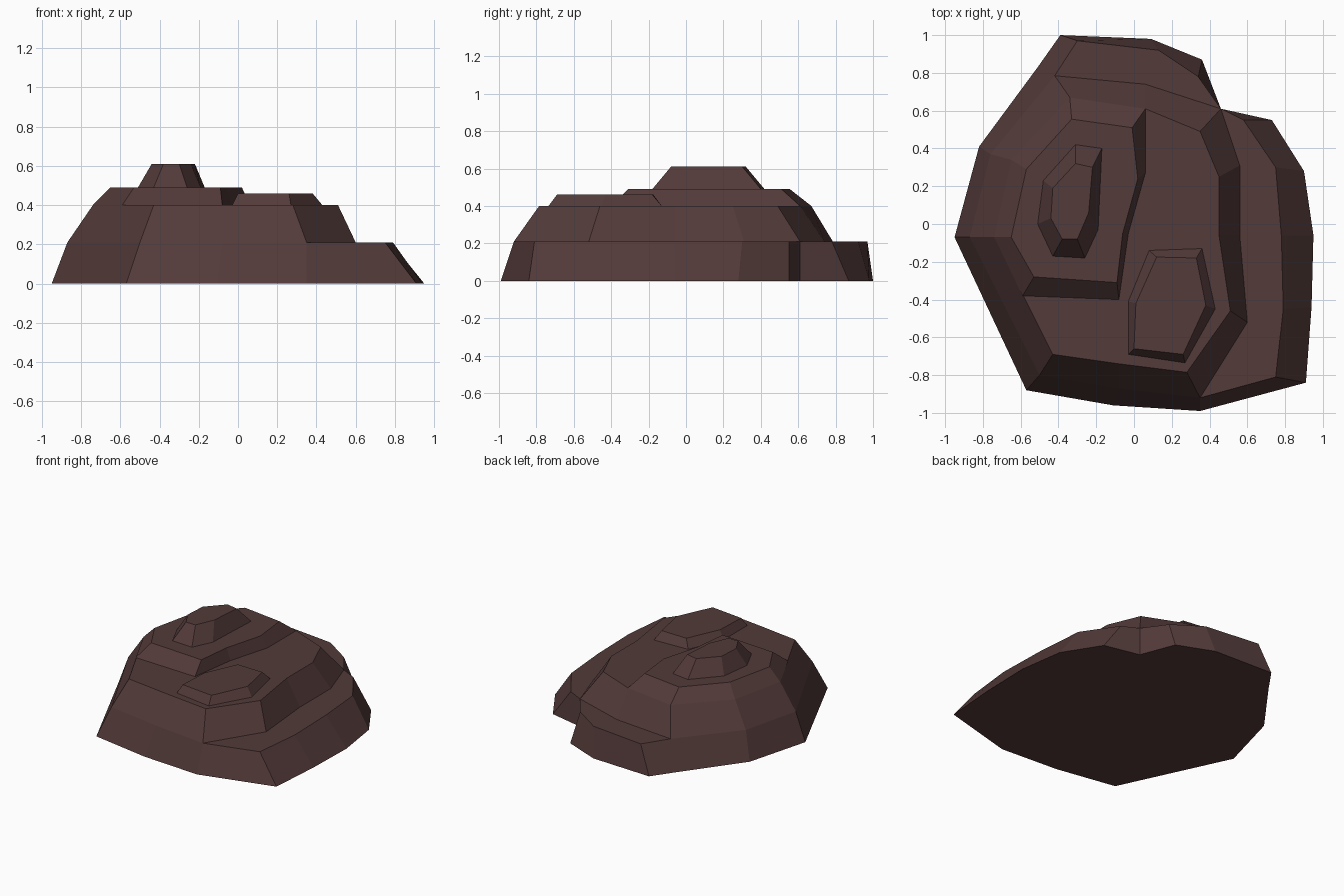
import bpy
import bmesh

cube = bpy.data.objects.get("Cube")
if cube:
    bpy.data.objects.remove(cube, do_unlink=True)

# Single rock colour
ROCK = (0.085, 0.043, 0.041, 1.0)
rock = bpy.data.materials.new("dark_brown_rock")
rock.use_nodes = True
rock.diffuse_color = ROCK
shader = next(n for n in rock.node_tree.nodes if n.type == "BSDF_PRINCIPLED")
shader.inputs["Base Color"].default_value = ROCK
shader.inputs["Roughness"].default_value = 0.9


def terrace(name, z_low, z_high, foot, rim, closed_below=False):
    """Loft a rock step from its foot outline up to its flat rim outline."""
    bm = bmesh.new()
    low = [bm.verts.new((x, y, z_low)) for x, y in foot]
    high = [bm.verts.new((x, y, z_high)) for x, y in rim]
    count = len(low)
    for i in range(count):
        j = (i + 1) % count
        # Outlines run clockwise from above, so this order faces outward
        bm.faces.new((low[j], low[i], high[i], high[j]))
    bm.faces.new(list(reversed(high)))
    if closed_below:
        bm.faces.new(low)
    mesh = bpy.data.meshes.new(name)
    bm.to_mesh(mesh)
    bm.free()
    mesh.materials.append(rock)
    obj = bpy.data.objects.new(name, mesh)
    bpy.context.collection.objects.link(obj)
    return obj


# Heights of the flat steps
GROUND, LEDGE, SHELF, SLAB, PLATEAU, PEAK = 0, .21, .40, .46, .49, .61

# Wide base ledge, notched at the back left
terrace(
    "base_ledge", GROUND, LEDGE,
    foot=[(-.39, 1), (.09, .98), (.36, .87), (.46, .61), (.73, .55),
          (.9, .28), (.95, -.06), (.94, -.44), (.91, -.84), (.35, -.99),
          (-.11, -.96), (-.57, -.88), (-.95, -.07), (-.82, .41), (-.51, .83)],
    rim=[(-.3, .97), (.13, .92), (.34, .78), (.46, .61), (.58, .55),
         (.75, .3), (.78, -.06), (.79, -.45), (.75, -.81), (.35, -.92),
         (-.08, -.87), (-.5, -.8), (-.87, -.07), (-.76, .37), (-.42, .785)],
    closed_below=True)

# Middle shelf, flush with the base on the right side of the rock
terrace(
    "middle_shelf", LEDGE, SHELF,
    foot=[(-.42, .785), (.06, .74), (.46, .61), (.56, .31), (.56, -.06),
          (.6, -.52), (.35, -.92), (-.08, -.87), (-.5, -.8), (-.87, -.07),
          (-.76, .37)],
    rim=[(-.34, .67), (.06, .61), (.35, .49), (.45, .25), (.45, -.06),
         (.51, -.46), (.28, -.785), (-.08, -.74), (-.43, -.69), (-.74, -.07),
         (-.65, .34)])

# Upper plateau on the right half
terrace(
    "upper_plateau", SHELF, PLATEAU,
    foot=[(-.34, .67), (.06, .61), (.06, .27), (-.03, -.05), (-.08, -.4),
          (-.59, -.38), (-.74, -.07), (-.65, .34)],
    rim=[(-.33, .555), (-.01, .51), (.02, .24), (-.06, -.05), (-.09, -.31),
         (-.53, -.28), (-.65, -.07), (-.57, .29)])

# Peak on the plateau
terrace(
    "peak", PLATEAU, PEAK,
    foot=[(-.31, .42), (-.17, .4), (-.19, -.03), (-.26, -.18),
          (-.43, -.17), (-.51, 0), (-.48, .23)],
    rim=[(-.31, .32), (-.22, .3), (-.24, .06), (-.3, -.08),
         (-.38, -.08), (-.44, .03), (-.43, .19)])

# Low slab on the front of the shelf
terrace(
    "front_slab", SHELF, SLAB,
    foot=[(.08, -.14), (.36, -.13), (.43, -.45), (.27, -.735),
          (-.03, -.69), (-.03, -.41)],
    rim=[(.12, -.175), (.33, -.18), (.38, -.43), (.26, -.69),
         (0, -.66), (.01, -.42)])
